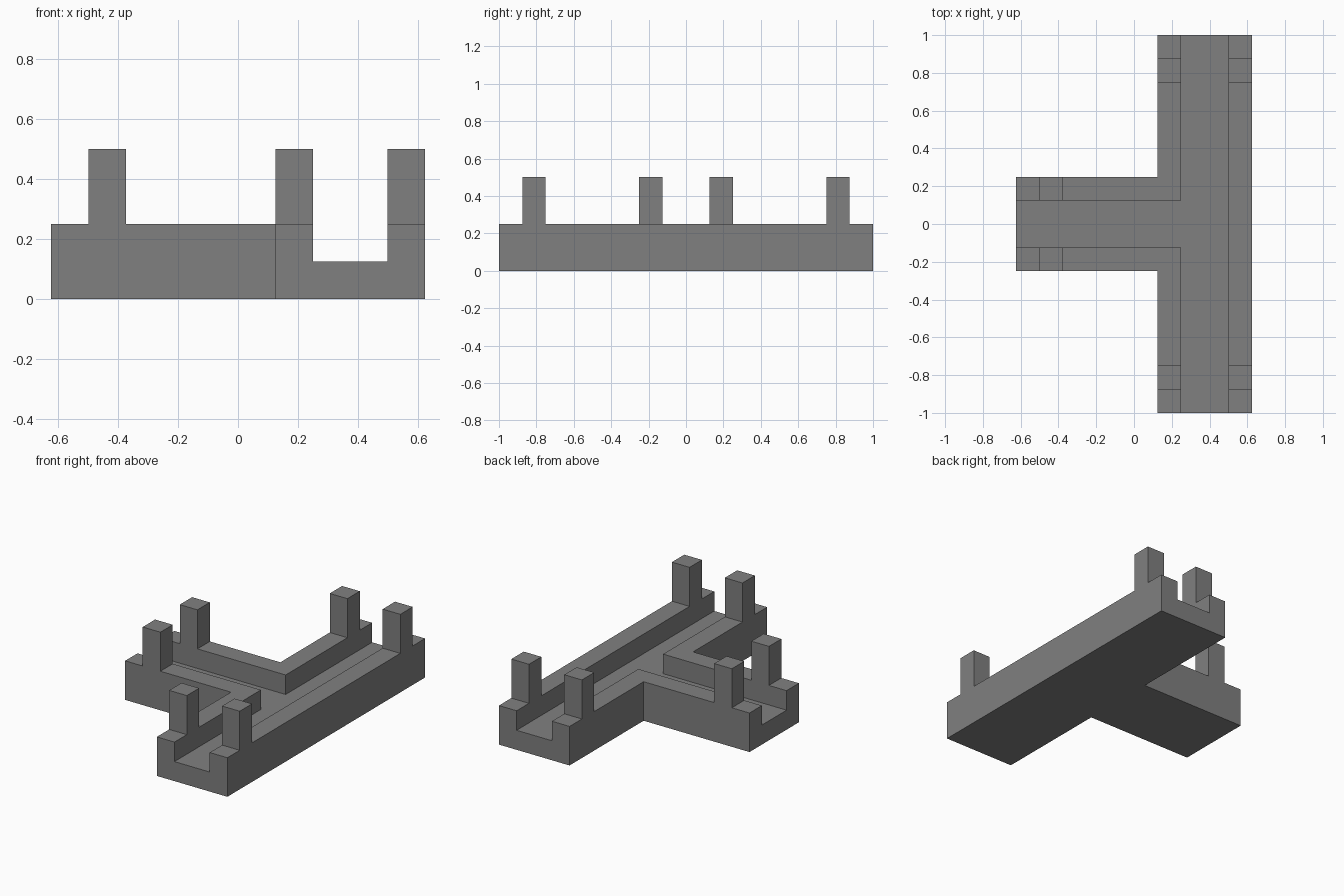
import bpy
import bmesh

cube = bpy.data.objects.get("Cube")
if cube:
    bpy.data.objects.remove(cube, do_unlink=True)

grey = bpy.data.materials.new("stone_grey")
grey.use_nodes = True
colour = (0.216, 0.216, 0.216, 1)
grey.diffuse_color = colour
grey.node_tree.nodes["Principled BSDF"].inputs["Base Color"].default_value = colour


def prism(name, outline, bottom, top, open_base=False):
    """Extrude a flat outline upwards into an object."""
    bm = bmesh.new()
    base = bm.faces.new([bm.verts.new((x, y, bottom)) for x, y in outline])
    ext = bmesh.ops.extrude_face_region(bm, geom=[base], use_keep_orig=True)
    moved = [v for v in ext["geom"] if isinstance(v, bmesh.types.BMVert)]
    bmesh.ops.translate(bm, verts=moved, vec=(0, 0, top - bottom))
    bmesh.ops.recalc_face_normals(bm, faces=bm.faces)
    if open_base:
        bmesh.ops.delete(bm, geom=[base], context='FACES_ONLY')
    mesh = bpy.data.meshes.new(name)
    bm.to_mesh(mesh)
    bm.free()
    mesh.materials.append(grey)
    obj = bpy.data.objects.new(name, mesh)
    bpy.context.collection.objects.link(obj)
    return obj


def tee(x_end, x_in, x_out, stem, length):
    """Outline of a T with its stem towards -x."""
    half = [(x_end, stem), (x_in, stem), (x_in, length), (x_out, length)]
    return half + [(x, -y) for x, y in reversed(half)]


# T-shaped body with a channel cut along both arms
body = prism("channel_body", tee(-0.625, 0.125, 0.625, 0.25, 1), 0, 0.25)
cutter = prism("channel_cutter", tee(-0.8, 0.25, 0.5, 0.125, 1.2), 0.125, 0.5)
cutter.hide_render = True
cut = body.modifiers.new("channel", 'BOOLEAN')
cut.operation = 'DIFFERENCE'
cut.solver = 'EXACT'
cut.object = cutter
bpy.context.view_layer.objects.active = body
bpy.ops.object.modifier_apply(modifier=cut.name)
bpy.data.objects.remove(cutter, do_unlink=True)

# Pairs of square posts standing on the walls near each open end
W = 0.125
posts = {"stem_post": (-0.5, 0.125), "inner_post": (0.125, 0.75), "outer_post": (0.5, 0.75)}
for name, (x, y) in posts.items():
    for side, label in ((-1, "front"), (1, "back")):
        square = [(x, side * y), (x + W, side * y),
                  (x + W, side * (y + W)), (x, side * (y + W))]
        prism(f"{label}_{name}", square, 0.25, 0.5, open_base=True)
